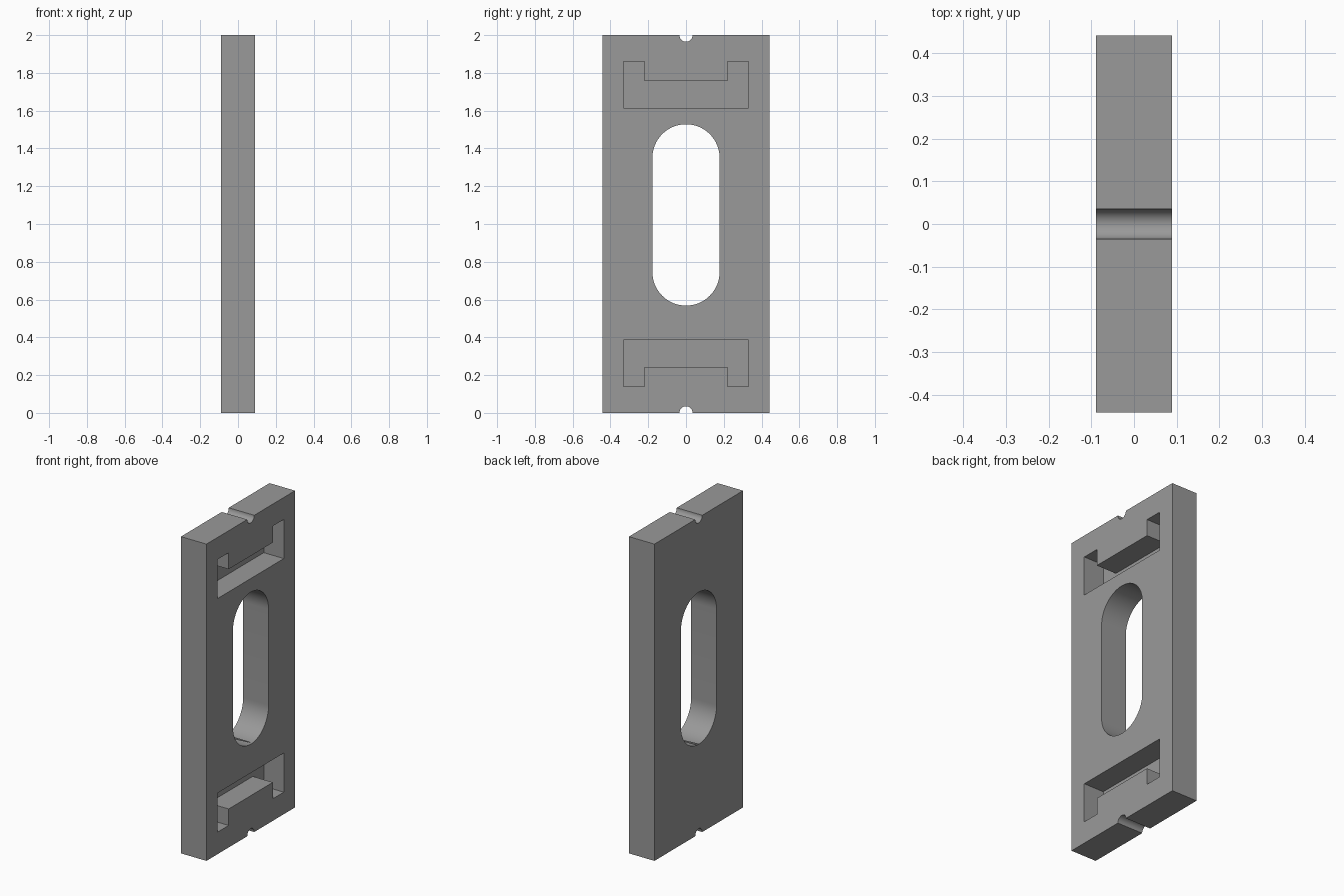
import bpy, bmesh, math

if "Cube" in bpy.data.objects:
    bpy.data.objects.remove(bpy.data.objects["Cube"])

T, W, H = 0.089, 0.442, 2.0      # half thickness, half width, height
POCKET = 0.14                    # pocket depth

grey = bpy.data.materials.new("grey")
grey.diffuse_color = (0.32, 0.32, 0.32, 1)
grey.use_nodes = True
grey.node_tree.nodes["Principled BSDF"].inputs["Base Color"].default_value = grey.diffuse_color


def arc(cy, cz, r, a0, a1, n):
    """Points on an arc in the y-z plane, angles in degrees."""
    return [(cy + r * math.cos(math.radians(a0 + (a1 - a0) * i / n)),
             cz + r * math.sin(math.radians(a0 + (a1 - a0) * i / n)))
            for i in range(n + 1)]


def prism(name, outline, x0, x1):
    """Extrude a y-z outline along x."""
    bm = bmesh.new()
    face = bm.faces.new([bm.verts.new((x0, y, z)) for y, z in outline])
    ext = bmesh.ops.extrude_face_region(bm, geom=[face])
    moved = [v for v in ext["geom"] if isinstance(v, bmesh.types.BMVert)]
    bmesh.ops.translate(bm, verts=moved, vec=(x1 - x0, 0, 0))
    bmesh.ops.recalc_face_normals(bm, faces=bm.faces)
    mesh = bpy.data.meshes.new(name)
    bm.to_mesh(mesh)
    bm.free()
    mesh.materials.append(grey)
    obj = bpy.data.objects.new(name, mesh)
    bpy.context.collection.objects.link(obj)
    return obj


# Plate with a half-round notch in the middle of each end
outline = ([(-W, 0)] + arc(0, 0, 0.035, 180, 0, 20) + [(W, 0), (W, H)]
           + arc(0, H, 0.035, 0, -180, 20) + [(-W, H)])
plate = prism("plate", outline, -T, T)

# Through slot with round ends
slot = arc(0, 1.35, 0.178, 0, 180, 32) + arc(0, 0.746, 0.178, 180, 360, 32)
cutters = [prism("slot_cutter", slot, -0.2, 0.2)]

# U-shaped blind pockets, mirrored top to bottom
u = [(-0.33, 1.614), (0.33, 1.614), (0.33, 1.861), (0.22, 1.861),
     (0.22, 1.757), (-0.22, 1.757), (-0.22, 1.861), (-0.33, 1.861)]
cutters.append(prism("upper_pocket_cutter", u, T - POCKET, 0.2))
cutters.append(prism("lower_pocket_cutter", [(y, H - z) for y, z in u], T - POCKET, 0.2))

# Cut the openings and apply
bpy.context.view_layer.objects.active = plate
plate.select_set(True)
for c in cutters:
    mod = plate.modifiers.new(c.name, "BOOLEAN")
    mod.operation, mod.solver, mod.object = "DIFFERENCE", "EXACT", c
    bpy.ops.object.modifier_apply(modifier=mod.name)
    bpy.data.objects.remove(c)

# Smooth curved walls, sharp edges
bpy.ops.object.shade_smooth_by_angle(angle=math.radians(30))
